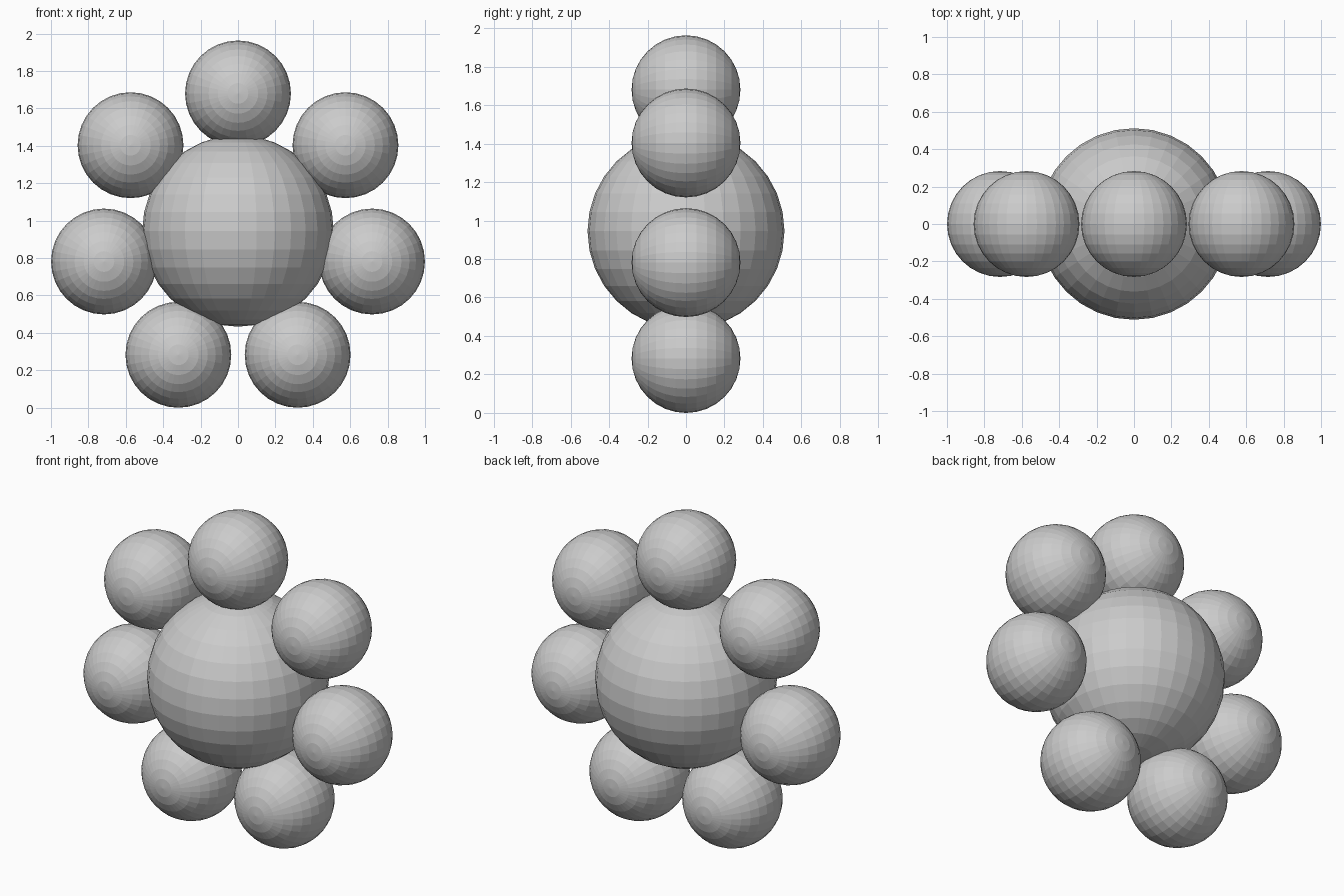
import bpy
from math import sin, cos, pi

if "Cube" in bpy.data.objects:
    bpy.data.objects.remove(bpy.data.objects["Cube"])

CENTRE_Z = 0.945
RING = 0.735
PETALS = 7


def ball(name, radius, loc, rot=(0, 0, 0)):
    bpy.ops.mesh.primitive_uv_sphere_add(
        segments=32, ring_count=16, radius=radius, location=loc, rotation=rot)
    bpy.context.object.name = name


# large middle ball, poles up and down
ball("flower_centre", 0.512, (0, 0, CENTRE_Z))

# ring of seven petal balls, poles facing front and back
for i in range(PETALS):
    a = 2 * pi * i / PETALS
    ball(f"petal_{i + 1}", 0.283,
         (RING * sin(a), 0, CENTRE_Z + RING * cos(a)), (pi / 2, 0, 0))
